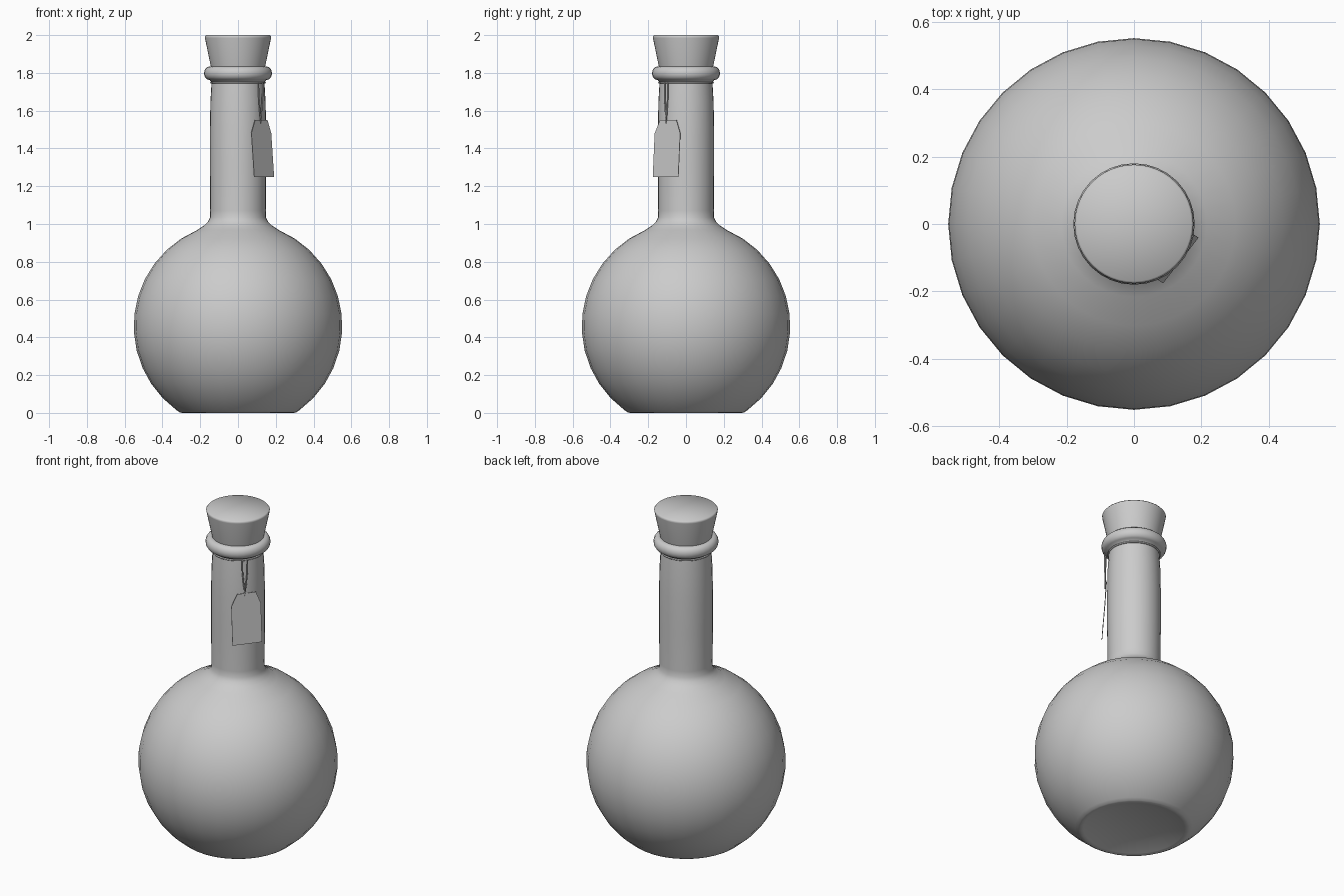
import bpy, bmesh, math
from mathutils import Vector

if "Cube" in bpy.data.objects:
    bpy.data.objects.remove(bpy.data.objects["Cube"])


def finish(name, bm, angle=None):
    mesh = bpy.data.meshes.new(name)
    bm.to_mesh(mesh)
    bm.free()
    ob = bpy.data.objects.new(name, mesh)
    bpy.context.collection.objects.link(ob)
    if angle:
        bpy.ops.object.select_all(action='DESELECT')
        ob.select_set(True)
        bpy.context.view_layer.objects.active = ob
        bpy.ops.object.shade_smooth_by_angle(angle=math.radians(angle))
    return ob


def lathe(name, profile, n, angle=40):
    """Revolve (radius, z) points, listed bottom to top, about z."""
    bm = bmesh.new()
    rings = []
    for r, z in profile:
        if r == 0:
            rings.append([bm.verts.new((0, 0, z))] * n)
        else:
            rings.append([bm.verts.new((r * math.cos(2 * math.pi * j / n),
                                        r * math.sin(2 * math.pi * j / n), z)) for j in range(n)])
    for a, b in zip(rings, rings[1:]):
        for j in range(n):
            k = (j + 1) % n
            bm.faces.new(list(dict.fromkeys((a[j], a[k], b[k], b[j]))))
    return finish(name, bm, angle)


def cord(name, points, radius, cyclic=False):
    cu = bpy.data.curves.new(name, 'CURVE')
    cu.dimensions = '3D'
    cu.bevel_depth = radius
    cu.bevel_resolution = 1
    sp = cu.splines.new('POLY')
    sp.points.add(len(points) - 1)
    for p, co in zip(sp.points, points):
        p.co = (*co, 1)
    sp.use_cyclic_u = cyclic
    ob = bpy.data.objects.new(name, cu)
    bpy.context.collection.objects.link(ob)
    return ob


# bottle: raised base, spherical body, straight neck
R, CZ = 0.552, 0.46
profile = [(0, 0.03), (0.205, 0.03), (0.28, 0.003), (0.295, 0.0), (0.308, 0.003)]
for i in range(13):
    a = math.radians(-54 + i * (67 + 54) / 12)
    profile.append((R * math.cos(a), CZ + R * math.sin(a)))
profile += [(0.18, 0.992), (0.16, 1.012), (0.148, 1.035), (0.147, 1.07), (0.149, 1.3),
            (0.149, 1.5), (0.146, 1.65), (0.14, 1.75)]
# rounded lip
for i in range(9):
    a = math.radians(-90 + i * 22.5)
    profile.append((0.15 + 0.03 * math.cos(a), 1.798 + 0.036 * math.sin(a)))
profile += [(0.135, 1.834), (0.125, 1.82), (0.125, 1.76)]
lathe("bottle", profile, 32)

# tapered cork
lathe("cork", [(0, 1.76), (0.125, 1.76), (0.143, 1.83), (0.175, 1.985),
               (0.176, 1.993), (0.17, 2.0), (0, 2.0)], 48, 50)

# string round the neck
cord("neck_string", [(0.143 * math.cos(t * math.pi / 16), 0.143 * math.sin(t * math.pi / 16), 1.748)
                     for t in range(32)], 0.005, True)

# hanging string loop, on the front right diagonal
out = Vector((0.79, -0.61, 0))
side = Vector((0.61, 0.79, 0))
mid = Vector((0.115, -0.105, 0))
hang = [(-0.014, 1.75), (-0.013, 1.68), (-0.006, 1.6), (0, 1.535),
        (0.006, 1.6), (0.013, 1.68), (0.014, 1.75)]
cord("tag_string", [mid + side * s + out * (0.004 * (i - 3) / 3) + Vector((0.005, 0, z))
                    for i, (s, z) in enumerate(hang)], 0.004)

# paper tag with clipped top corners
bm = bmesh.new()
outline = [(0.085, -0.175, 1.25), (0.19, -0.04, 1.25), (0.175, -0.03, 1.48),
           (0.155, -0.05, 1.55), (0.09, -0.137, 1.55), (0.07, -0.165, 1.48)]
bm.faces.new([bm.verts.new(p) for p in outline])
tag = finish("paper_tag", bm)
mod = tag.modifiers.new("thickness", 'SOLIDIFY')
mod.thickness = 0.003
mod.offset = 0
